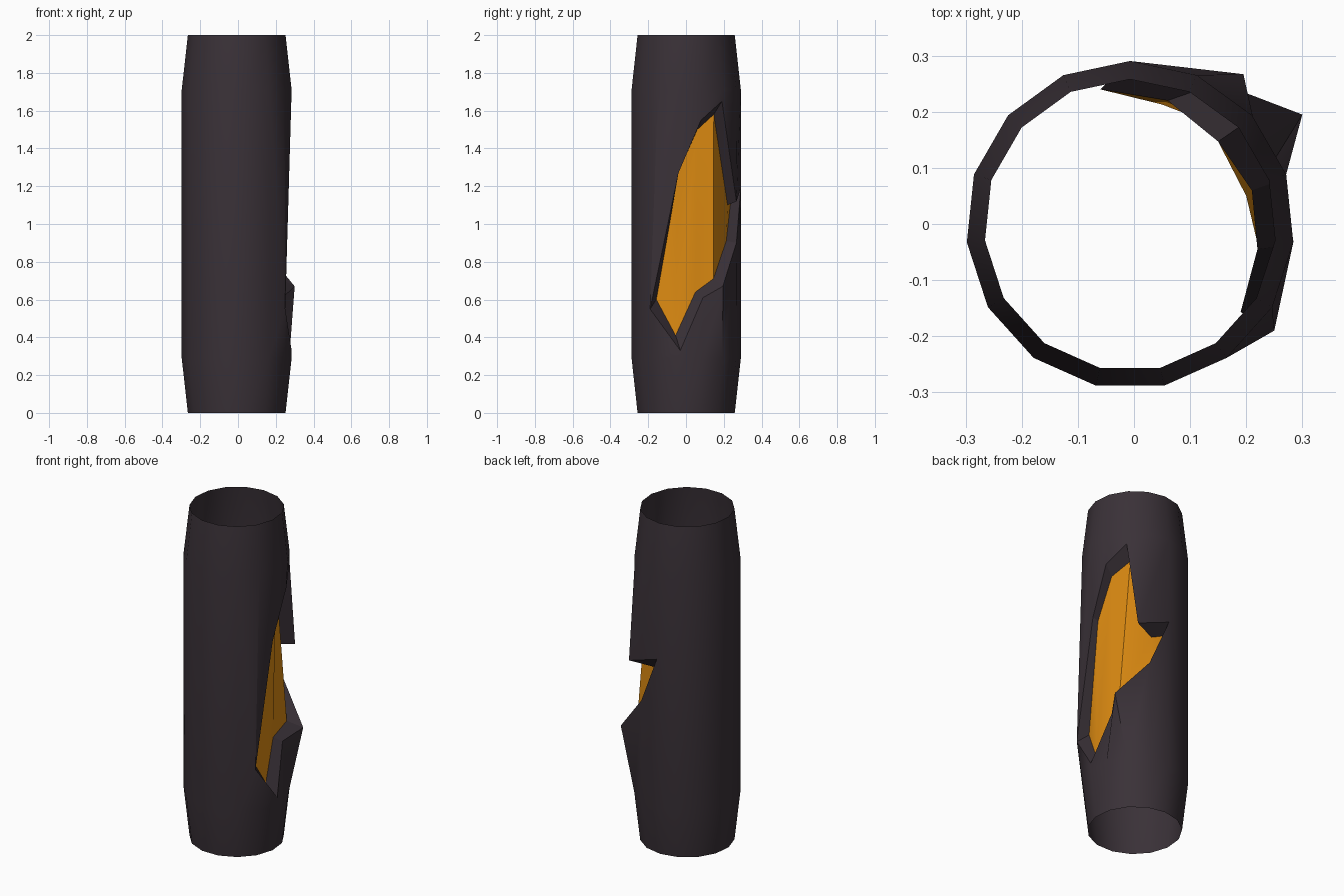
import bpy, math

if "Cube" in bpy.data.objects:
    bpy.data.objects.remove(bpy.data.objects["Cube"])

SIDES = 15
CX, CY = -0.007, -0.002


def material(name, color):
    m = bpy.data.materials.new(name)
    m.diffuse_color = (*color, 1)
    m.use_nodes = True
    m.node_tree.nodes["Principled BSDF"].inputs["Base Color"].default_value = m.diffuse_color
    return m


def make_object(name, faces, mat, smooth=True):
    """Build a mesh from faces given as point tuples, merging shared points."""
    index, polys = {}, []
    for f in faces:
        pts = list(dict.fromkeys(f))
        polys.append([index.setdefault(p, len(index)) for p in pts])
    me = bpy.data.meshes.new(name)
    me.from_pydata(list(index), [], polys)
    me.materials.append(mat)
    ob = bpy.data.objects.new(name, me)
    bpy.context.collection.objects.link(ob)
    if smooth:
        bpy.ops.object.select_all(action='DESELECT')
        ob.select_set(True)
        bpy.context.view_layer.objects.active = ob
        bpy.ops.object.shade_smooth_by_angle(angle=math.radians(40))
    return ob


def ring(r, z):
    angles = [math.radians(90 - 24 * k) for k in range(SIDES)]
    return [(CX + r * math.cos(a), CY + r * math.sin(a), z) for a in angles]


def band(a, b):
    """Quads between a lower row a and an upper row b (running clockwise)."""
    return [(a[k + 1], a[k], b[k], b[k + 1]) for k in range(len(a) - 1)]


dark = material("dark_metal", (0.042, 0.031, 0.039))
orange = material("orange_core", (0.73, 0.26, 0.006))

# Torn opening: lower and upper edges share their two end points
lower = [(-0.007, 0.29, 1.19), (0.112, 0.267, 0.90), (0.30, 0.195, 0.67),
         (0.235, 0.09, 0.61), (0.284, -0.03, 0.33), (0.25, -0.19, 0.55)]
upper = [lower[0], (0.195, 0.267, 1.12), (0.212, 0.19, 1.65),
         (0.267, 0.08, 1.55), (0.26, -0.04, 1.27), lower[-1]]

# Recessed copy of the opening
lower_in = [(-0.06, 0.24, 1.15), (0.05, 0.213, 0.91), (0.225, 0.145, 0.71),
            (0.20, 0.05, 0.64), (0.225, -0.055, 0.41), (0.19, -0.157, 0.60)]
upper_in = [lower_in[0], (0.06, 0.22, 1.10), (0.15, 0.147, 1.58),
            (0.21, 0.06, 1.50), (0.22, -0.045, 1.26), lower_in[-1]]

# Open tube with tapered ends
rings = [ring(0.26, 0), ring(0.2925, 0.29), ring(0.2925, 1.71), ring(0.26, 2)]
closed = [r + r[:1] for r in rings]
low, high = closed[1], closed[2]
faces = band(closed[0], low) + band(high, closed[3])
faces += band(low[:6], lower) + band(upper, high[:6])
for k in range(5, SIDES):
    f = [low[k + 1], low[k], high[k], high[k + 1]]
    if k == 5:                      # strip touching the opening's front corner
        f.insert(2, lower[-1])
    if k == SIDES - 1:              # strip touching the opening's back corner
        f.append(lower[0])
    faces.append(tuple(f))
make_object("tube", faces, dark)

# Rim walls leading inward from the torn edge
outer = lower + upper[-2::-1]
inner = lower_in + upper_in[-2::-1]
make_object("torn_rim", band(outer, inner), dark, smooth=False)

# Orange core panel
make_object("core_panel", band(lower_in, upper_in), orange)
